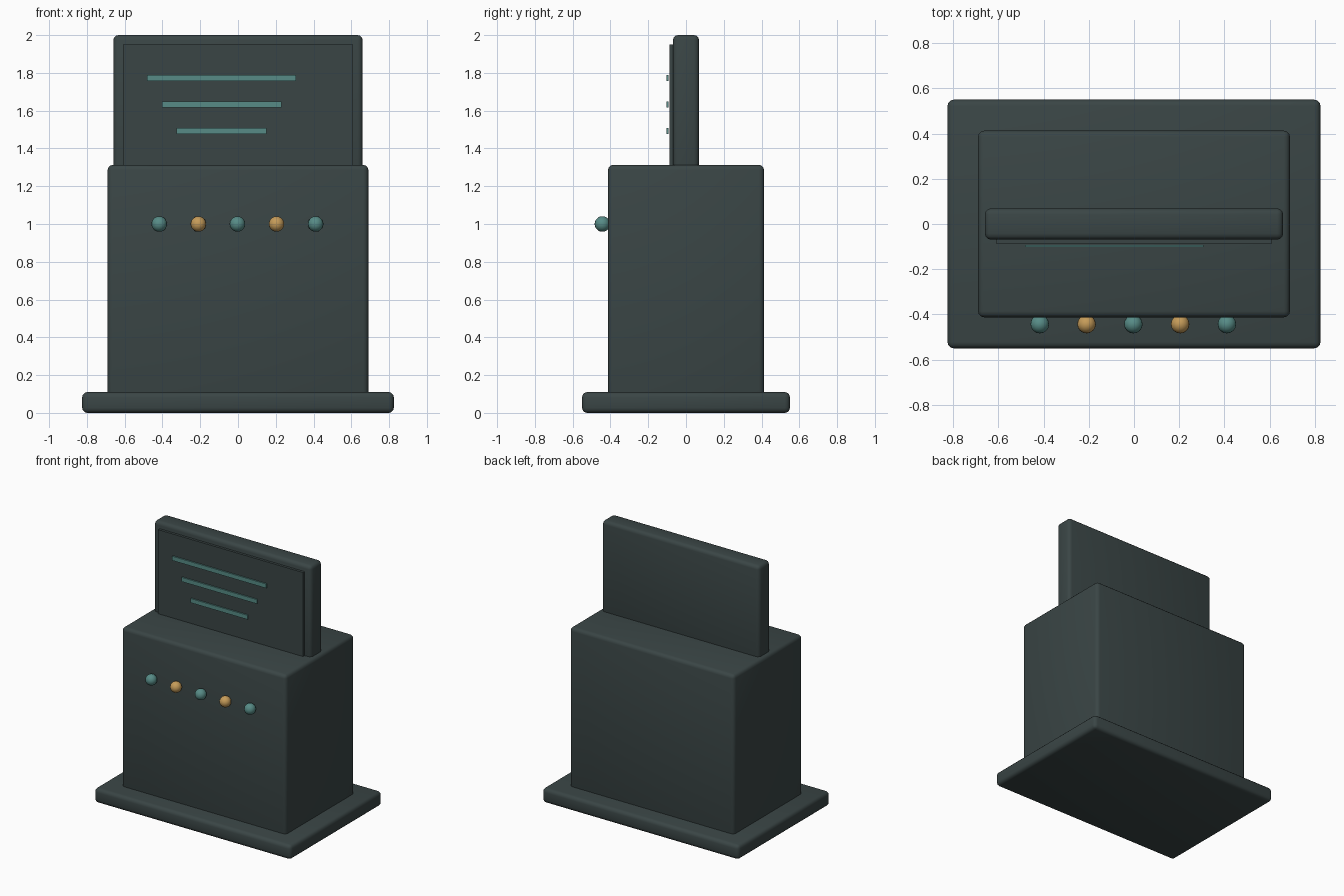
import bpy

if "Cube" in bpy.data.objects:
    bpy.data.objects.remove(bpy.data.objects["Cube"])

def material(name, rgb):
    m = bpy.data.materials.new(name)
    m.diffuse_color = (*rgb, 1)
    m.use_nodes = True
    m.node_tree.nodes["Principled BSDF"].inputs["Base Color"].default_value = m.diffuse_color
    return m

slate = material("dark_slate", (0.042, 0.060, 0.060))
teal = material("teal", (0.095, 0.260, 0.240))
amber = material("amber", (0.560, 0.330, 0.100))

def box(name, lo, hi, mat, bevel=0.0):
    """Box between two corners, with optional rounded edges."""
    bpy.ops.mesh.primitive_cube_add(
        size=1, location=[(a + b) / 2 for a, b in zip(lo, hi)])
    ob = bpy.context.object
    ob.name = name
    ob.scale = [b - a for a, b in zip(lo, hi)]
    bpy.ops.object.transform_apply(location=False, rotation=False, scale=True)
    ob.data.materials.append(mat)
    if bevel:
        mod = ob.modifiers.new("rounded_edges", 'BEVEL')
        mod.width = bevel
        mod.segments = 3
        bpy.ops.object.modifier_apply(modifier=mod.name)
        bpy.ops.object.shade_smooth_by_angle()
    return ob

# Main cabinet
box("base_plate", (-0.825, -0.55, 0), (0.825, 0.55, 0.11), slate, 0.027)
box("body", (-0.69, -0.413, 0.06), (0.69, 0.413, 1.313), slate, 0.027)
box("display_panel", (-0.66, -0.069, 1.2), (0.66, 0.069, 2.0), slate, 0.027)
box("screen", (-0.608, -0.088, 1.25), (0.608, -0.066, 1.95), slate)

# Text-like bars on the screen
for i, (x0, x1, z) in enumerate([(-0.482, 0.307, 1.772),
                                 (-0.403, 0.229, 1.633),
                                 (-0.325, 0.150, 1.493)]):
    box(f"screen_bar_{i + 1}", (x0, -0.102, z - 0.016),
        (x1, -0.092, z + 0.016), teal)

# Row of buttons
for i in range(5):
    bpy.ops.mesh.primitive_uv_sphere_add(
        segments=16, ring_count=10, radius=0.041,
        location=((i - 2) * 0.207 - 0.003, -0.443, 1.0))
    ob = bpy.context.object
    ob.name = f"button_{i + 1}"
    ob.data.materials.append(amber if i % 2 else teal)
    bpy.ops.object.shade_smooth_by_angle()
